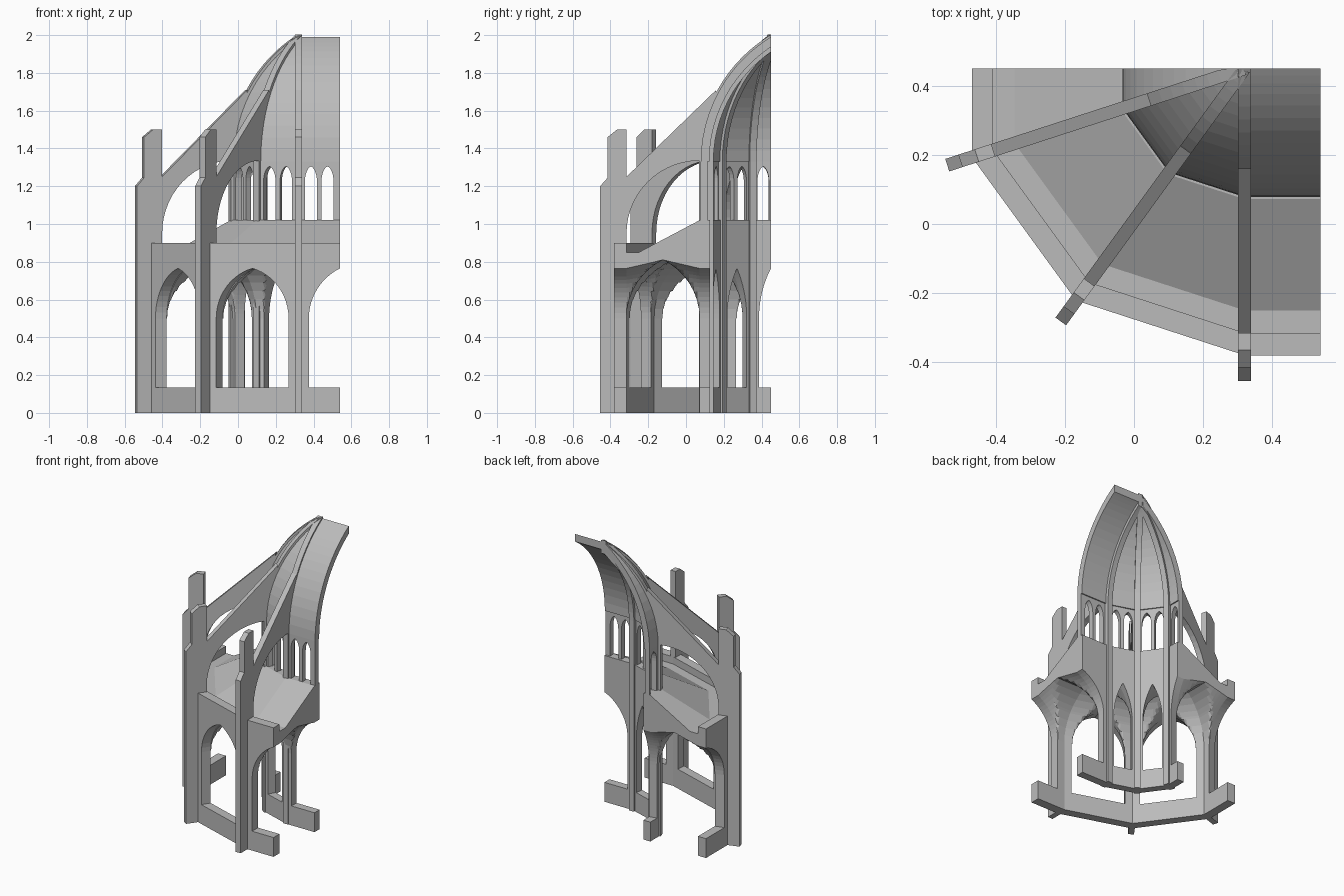
import bpy, bmesh
from math import sin, cos, pi, sqrt, radians
from mathutils import Vector

cube = bpy.data.objects.get("Cube")
if cube:
    bpy.data.objects.remove(cube)

stone = bpy.data.materials.new("grey_stone")
stone.use_nodes = True
GREY = (0.5, 0.5, 0.5, 1)
stone.diffuse_color = GREY
stone.node_tree.nodes["Principled BSDF"].inputs["Base Color"].default_value = GREY

CX, CY, END = 0.32, 0.45, 0.54          # apse centre and cut end of the straight bay
ANGLES = (-90, -126, -162)              # buttress directions
PLINTH, SPRING, APEX, CROWN = 0.135, 0.5, 0.765, 0.81
SILL, EAVE = 1.02, 1.33
WALL_OUT, WALL_IN = 0.83, 0.765         # outer wall radii
CORE_OUT, CORE_IN = 0.378, 0.322        # inner arcade radii


def finish(name, bm):
    bmesh.ops.remove_doubles(bm, verts=bm.verts, dist=1e-5)
    bmesh.ops.recalc_face_normals(bm, faces=bm.faces)
    mesh = bpy.data.meshes.new(name)
    bm.to_mesh(mesh)
    bm.free()
    mesh.materials.append(stone)
    obj = bpy.data.objects.new(name, mesh)
    bpy.context.collection.objects.link(obj)
    return obj


def loft(bm, rings):
    """Closed rings of points joined into a capped solid."""
    rows = [[bm.verts.new(p) for p in ring] for ring in rings]
    for a, b in zip(rows, rows[1:]):
        for i in range(len(a)):
            j = (i + 1) % len(a)
            bm.faces.new((a[i], a[j], b[j], b[i]))
    bm.faces.new(rows[0])
    bm.faces.new(rows[-1][::-1])


def polar(r, deg):
    return Vector((CX + r * cos(radians(deg)), CY + r * sin(radians(deg))))


def path(r):
    """Plan line: straight half bay, two full bays, one half bay."""
    corners = [polar(r, a) for a in ANGLES]
    return [Vector((END, CY - r))] + corners + [Vector((CX - r * cos(pi / 10), CY))]


def sweep(name, profile):
    bm = bmesh.new()
    loft(bm, [[(*path(r)[k], z) for r, z in profile] for k in range(5)])
    return finish(name, bm)


def half_bay(k, end):
    """Map (fraction, radius) to plan, from corner k to the bay centre."""
    def at(t, r):
        p = path(r)
        whole = end in (0, 4)
        target = p[end] if whole else (p[k] + p[end]) / 2
        return p[k].lerp(target, t)
    return at


HALVES = [half_bay(*h) for h in ((1, 0), (1, 2), (2, 1), (2, 3), (3, 2), (3, 4))]


def straight_quarter(flip):
    def at(t, r):
        s = 1 - t / 2 if flip else t / 2
        return Vector((CX + (END - CX) * s, CY - r))
    return at


def length(at, r):
    return (at(1, r) - at(0, r)).length


def pointed(x, w, h):
    """Height of a two-centred arch at distance x from its centre."""
    x = abs(x)
    if x >= w:
        return 0
    big = (w * w + h * h) / (2 * w)
    return sqrt(max(0, big * big - (x + big - w) ** 2))


def panel(bm, at, poly, r0, r1):
    loft(bm, [[(*at(t, r), z) for t, z in poly] for r in (r0, r1)])


def arcade(name, r0, r1, jamb, top):
    bm = bmesh.new()
    n = 12
    for at in HALVES:
        full = length(at, r0)
        w = full - jamb
        poly = [(0, PLINTH), (jamb / full, PLINTH)]
        for i in range(n + 1):
            x = w * cos(pi / 2 * i / n)
            poly.append((1 - x / full, SPRING + pointed(x, w, APEX - SPRING)))
        panel(bm, at, poly + [(1, top), (0, top)], r0, r1)
    return finish(name, bm)


# Plinths and the two arcaded walls
sweep("outer_plinth", [(WALL_OUT, 0), (WALL_OUT, PLINTH), (WALL_IN, PLINTH), (WALL_IN, 0)])
sweep("inner_plinth", [(CORE_OUT, 0), (CORE_OUT, PLINTH), (CORE_IN, PLINTH), (CORE_IN, 0)])
arcade("outer_arcade", WALL_OUT, WALL_IN, 0.055, 0.9)
arcade("inner_arcade", CORE_OUT, CORE_IN, 0.042, SILL)

# Aisle: groin vault below, gutter and sloping roof above
GUTTER = 0.70


def roof_z(r):
    return 0.85 if r >= GUTTER else SILL - (SILL - 0.85) * (r - CORE_OUT) / (GUTTER - CORE_OUT)


def aisle(bm, at, nt=12, nv=16):
    span = (WALL_IN - CORE_OUT) / 2
    mid = CORE_OUT + span
    radii = sorted([mid - span * cos(pi * k / nv) for k in range(nv + 1)] + [GUTTER])
    rings = []
    for r in radii:
        v = (r - CORE_OUT) / (2 * span)
        full = length(at, r)
        w = full - (0.042 + 0.013 * v)
        rise = (CROWN - APEX) * (1 - abs(2 * v - 1))
        cross = pointed(r - mid, span, CROWN - SPRING)
        xs = [full] + [w * cos(pi / 2 * i / nt) for i in range(nt + 1)]
        low = []
        for x in xs:
            z = SPRING + max(cross, pointed(x, w, APEX - SPRING + rise))
            low.append((*at(1 - x / full, r), z))
        top = [(*at(t, r), roof_z(r)) for t in (1, 0)]
        rings.append(low + top)
    loft(bm, rings)


bm = bmesh.new()
for at in HALVES:
    aisle(bm, at)
finish("aisle_vault_and_roof", bm)

# Clerestory: one lancet in each half bay
bm = bmesh.new()
lancet_mid, lancet_w, spring = 0.6, 0.29, 1.225
for at in HALVES[1:] + [straight_quarter(False), straight_quarter(True)]:
    poly = [(0, SILL), (lancet_mid - lancet_w, SILL)]
    for i in range(-6, 7):
        x = lancet_w * sin(pi / 2 * i / 6)
        poly.append((lancet_mid + x, spring + 0.08 * pointed(x / lancet_w, 1, 1.2) / 1.2))
    poly += [(lancet_mid + lancet_w, SILL), (1, SILL), (1, EAVE), (0, EAVE)]
    panel(bm, at, poly, 0.372, 0.335)
finish("clerestory", bm)


# High vault
def vault_arc(radius, n=16, off=0.4):
    """Pointed vault curve from the eave to the ridge."""
    top = sqrt(radius * radius - off * off)
    pts = []
    for i in range(n + 1):
        z = top * sin(pi / 2 * i / n)
        pts.append((max(0, sqrt(radius * radius - z * z) - off), EAVE + z))
    pts[-1] = (0, EAVE + top)
    return pts


sweep("high_vault", vault_arc(0.772) + vault_arc(0.727)[::-1])


# Ribs with shafts, and flying buttresses
def fin(name, deg, profile, width=0.038):
    bm = bmesh.new()
    side = Vector((-sin(radians(deg)), cos(radians(deg)))) * width / 2
    rings = []
    for s in (-1, 1):
        pts = [(polar(r, deg) + side * s, z) for r, z in profile]
        rings.append([(p.x, min(p.y, CY), z) for p, z in pts])
    loft(bm, rings)
    return finish(name, bm)


rib = [(0.382, 0)] + vault_arc(0.782) + vault_arc(0.705)[::-1] + [(0.305, 0)]
buttress = [(0.905, 0), (0.905, 1.2), (0.865, 1.245), (0.865, 1.46), (0.815, 1.5),
            (WALL_IN, 1.5), (WALL_IN, 1.25), (0.29, 1.71), (0.35, 1.335)]
buttress += [(0.38 + 0.385 * sin(pi / 2 * i / 14), 0.95 + 0.385 * cos(pi / 2 * i / 14))
             for i in range(15)]
buttress.append((WALL_IN, 0))
for place, deg in zip(("front", "middle", "side"), ANGLES):
    fin(place + "_rib", deg, rib)
    fin(place + "_buttress", deg, buttress)
